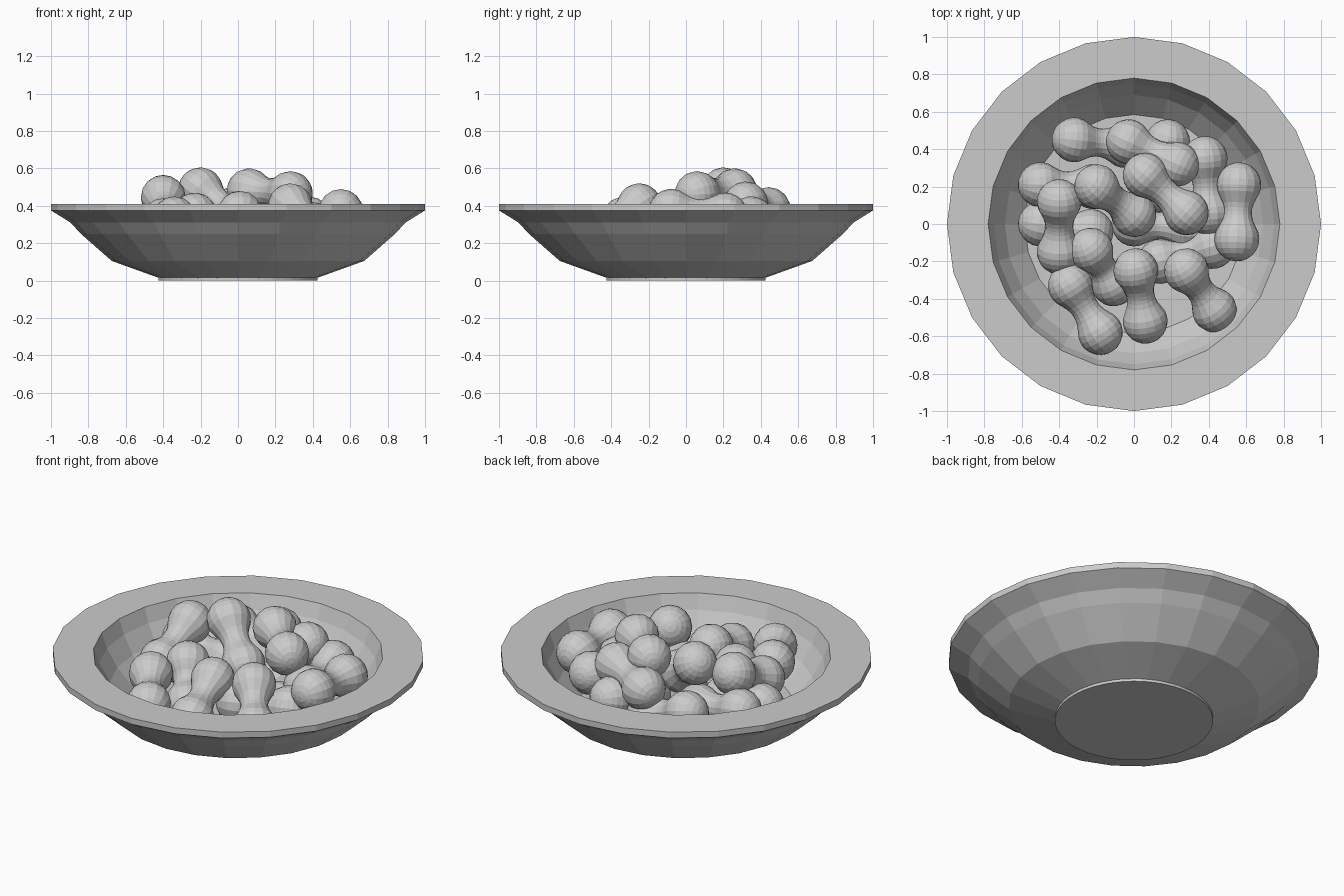
import bpy, bmesh, math
from mathutils import Vector

if "Cube" in bpy.data.objects:
    bpy.data.objects.remove(bpy.data.objects["Cube"])


def lathe(bm, profile, sides):
    """Revolve (radius, z) points about z; zero radius points become poles."""
    rings = []
    for r, z in profile:
        if r < 1e-6:
            rings.append([bm.verts.new((0, 0, z))])
        else:
            rings.append([bm.verts.new((r * math.cos(2 * math.pi * i / sides),
                                        r * math.sin(2 * math.pi * i / sides), z))
                          for i in range(sides)])
    for a, b in zip(rings, rings[1:]):
        for i in range(sides):
            j = (i + 1) % sides
            vs = [a[i % len(a)], a[j % len(a)], b[j % len(b)], b[i % len(b)]]
            bm.faces.new(list(dict.fromkeys(vs)))
    bmesh.ops.recalc_face_normals(bm, faces=bm.faces)


def lathe_object(name, profile, sides):
    bm = bmesh.new()
    lathe(bm, profile, sides)
    mesh = bpy.data.meshes.new(name)
    bm.to_mesh(mesh)
    bm.free()
    obj = bpy.data.objects.new(name, mesh)
    bpy.context.collection.objects.link(obj)
    return obj


def nut_profile(length, r=0.12, neck=0.075):
    """Two round ends joined by a pinched waist, centred on the origin."""
    h = length / 2
    cut = math.radians(125)
    lower = [(r * math.sin(cut * i / 8), -h - r * math.cos(cut * i / 8))
             for i in range(9)]
    lower[0] = (0, -h - r)
    # waist eases from the end of the ball into the neck
    r0, z0 = lower[-1]
    waist = []
    if z0 < -0.01:
        waist = [(neck + (r0 - neck) * (1 - t) ** 2, z0 * (1 - t))
                 for t in (0.4, 0.75)]
    half = lower + waist
    return half + [(neck, 0)] + [(a, -z) for a, z in reversed(half)]


# Bowl: outer wall, flat rim, inner wall and floor
lathe_object("bowl", [
    (0, 0.01), (0.425, 0.015), (0.675, 0.105), (0.84, 0.25), (0.895, 0.31),
    (1.0, 0.375), (1.0, 0.41), (0.78, 0.41), (0.75, 0.325), (0.69, 0.22),
    (0.585, 0.10), (0, 0.09)], 24)

# Round foot disc
lathe_object("bowl_foot", [(0, 0), (0.425, 0), (0.425, 0.018), (0, 0.018)], 72)

# Peanuts, each given by the centres of its two round ends
nuts = [
    # top layer
    ((-0.20, 0.20, 0.485), (0.00, 0.05, 0.33)),
    ((0.06, 0.26, 0.48), (0.28, 0.06, 0.465)),
    ((-0.40, 0.12, 0.445), (-0.40, -0.15, 0.32)),
    ((0.28, -0.25, 0.40), (0.43, -0.46, 0.27)),
    ((-0.03, 0.44, 0.38), (0.23, 0.32, 0.41)),
    # middle layer
    ((0.56, 0.21, 0.35), (0.55, -0.08, 0.37)),
    ((0.38, 0.35, 0.33), (0.40, 0.06, 0.30)),
    ((0.01, -0.25, 0.36), (0.06, -0.52, 0.25)),
    ((-0.23, -0.14, 0.35), (-0.11, -0.32, 0.21)),
    ((-0.34, -0.33, 0.33), (-0.18, -0.58, 0.29)),
    ((-0.32, 0.45, 0.32), (-0.05, 0.42, 0.23)),
    # bottom layer
    ((-0.50, 0.21, 0.29), (-0.22, 0.20, 0.24)),
    ((-0.50, 0.00, 0.24), (-0.23, -0.04, 0.20)),
    ((0.14, -0.20, 0.24), (0.42, -0.12, 0.25)),
    ((0.18, 0.44, 0.27), (0.12, 0.18, 0.21)),
    ((0.00, 0.00, 0.20), (0.28, -0.02, 0.20)),
]
for i, (a, b) in enumerate(nuts):
    a, b = Vector(a), Vector(b)
    nut = lathe_object(f"peanut_{i + 1:02d}", nut_profile((b - a).length), 16)
    nut.location = (a + b) / 2
    nut.rotation_mode = 'QUATERNION'
    nut.rotation_quaternion = (b - a).to_track_quat('Z', 'Y')
